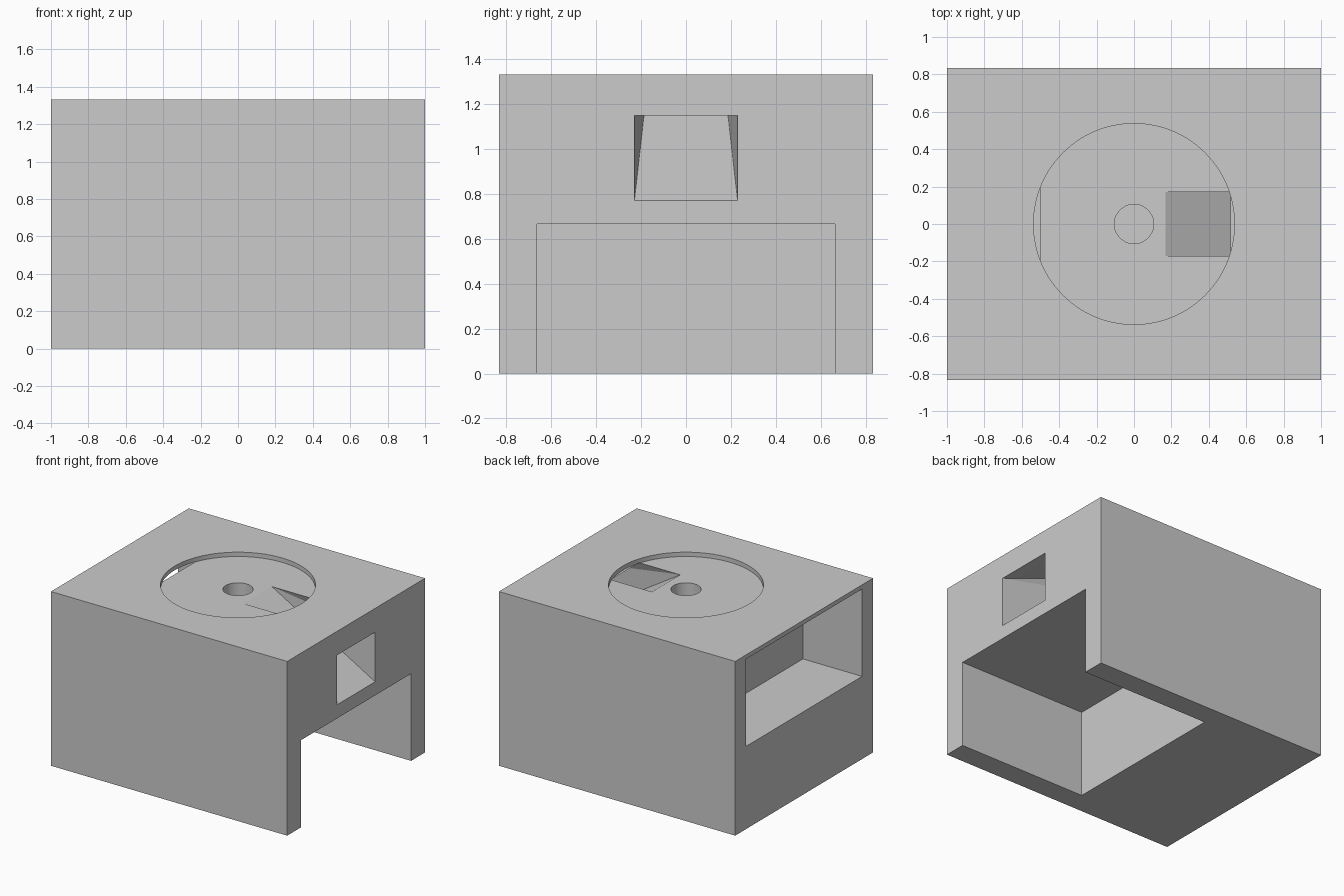
import bpy, bmesh, math
from mathutils import Matrix, Vector

if "Cube" in bpy.data.objects:
    bpy.data.objects.remove(bpy.data.objects["Cube"])

grey = bpy.data.materials.new("plain grey")
grey.diffuse_color = (0.6, 0.6, 0.6, 1)
grey.use_nodes = True
grey.node_tree.nodes["Principled BSDF"].inputs["Base Color"].default_value = grey.diffuse_color


def make_object(name, bm):
    mesh = bpy.data.meshes.new(name)
    bmesh.ops.recalc_face_normals(bm, faces=bm.faces)
    bm.to_mesh(mesh)
    bm.free()
    mesh.materials.append(grey)
    obj = bpy.data.objects.new(name, mesh)
    bpy.context.collection.objects.link(obj)
    return obj


def box(name, lo, hi):
    lo, hi = Vector(lo), Vector(hi)
    bm = bmesh.new()
    bmesh.ops.create_cube(bm, size=1, matrix=Matrix.Translation((lo + hi) / 2)
                          @ Matrix.Diagonal((*(hi - lo), 1)))
    return make_object(name, bm)


def cylinder(name, radius, z0, z1, sides):
    bm = bmesh.new()
    bmesh.ops.create_cone(bm, cap_ends=True, segments=sides, radius1=radius,
                          radius2=radius, depth=z1 - z0,
                          matrix=Matrix.Translation((0, 0, (z0 + z1) / 2)))
    return make_object(name, bm)


def chute(name):
    # Hull between the slot in the recess floor and the window in the side
    profile = [(0.165, 0.17, 1.302), (0.51, 0.17, 1.302),
               (1.002, 0.23, 1.15), (1.002, 0.23, 0.77)]
    bm = bmesh.new()
    for x, y, z in profile:
        for side in (-1, 1):
            bm.verts.new((x, y * side, z))
    bmesh.ops.convex_hull(bm, input=bm.verts)
    return make_object(name, bm)


# Solid housing
body = box("housing", (-1, -0.8333, 0), (1, 0.8333, 1.3333))

# Hollows cut out of the housing
cutters = [
    box("lower_bay_cutter", (-0.083, -0.665, -0.1), (1.1, 0.665, 0.667)),
    box("side_compartment_cutter", (-1.1, -0.70, 0.633), (-0.5, 0.70, 1.301)),
    cylinder("round_recess_cutter", 0.537, 1.30, 1.4, 128),
    cylinder("centre_hole_cutter", 0.105, 1.05, 1.35, 64),
    chute("chute_cutter"),
]
bpy.context.view_layer.objects.active = body
for cutter in cutters:
    mod = body.modifiers.new(cutter.name, "BOOLEAN")
    mod.operation = "DIFFERENCE"
    mod.solver = "EXACT"
    mod.object = cutter
    bpy.ops.object.modifier_apply(modifier=mod.name)
for cutter in cutters:
    bpy.data.objects.remove(cutter)

# Smooth round walls, crisp edges
body.select_set(True)
bpy.ops.object.shade_smooth_by_angle(angle=math.radians(20))
